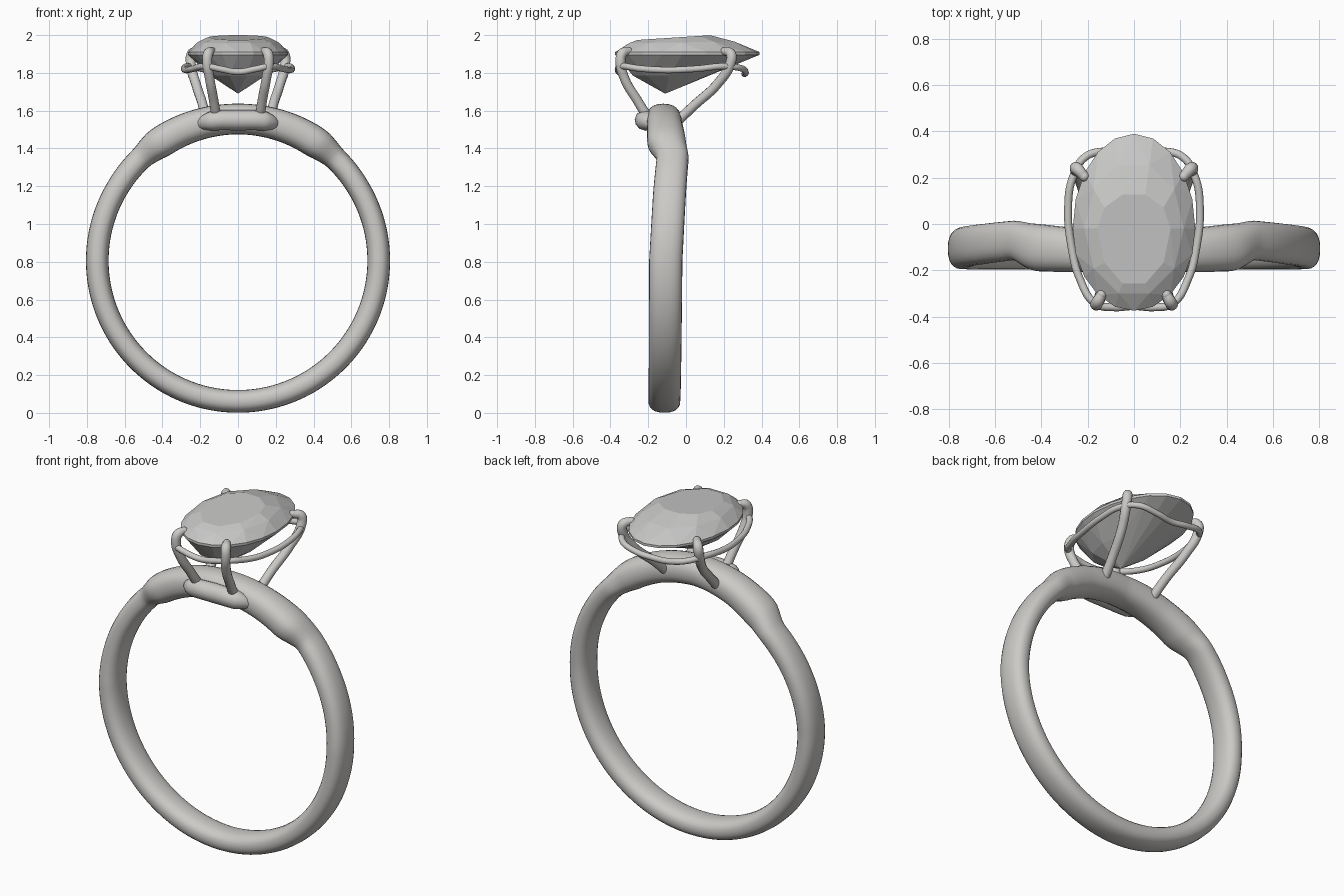
import bpy, bmesh
from math import sin, cos, pi, radians
from mathutils import Vector

cube = bpy.data.objects.get("Cube")
if cube:
    bpy.data.objects.remove(cube, do_unlink=True)


def material(name, colour):
    m = bpy.data.materials.new(name)
    m.use_nodes = True
    m.diffuse_color = colour
    m.node_tree.nodes["Principled BSDF"].inputs["Base Color"].default_value = colour
    return m


METAL = material("pale warm metal", (0.60, 0.59, 0.57, 1))
STONE = material("grey gemstone", (0.57, 0.57, 0.565, 1))


def finish(bm, name, mat, smooth=True):
    bmesh.ops.recalc_face_normals(bm, faces=bm.faces)
    me = bpy.data.meshes.new(name)
    bm.to_mesh(me)
    bm.free()
    ob = bpy.data.objects.new(name, me)
    bpy.context.collection.objects.link(ob)
    me.materials.append(mat)
    if smooth:
        select(ob)
        bpy.ops.object.shade_smooth_by_angle(angle=radians(50))
    return ob


def select(ob):
    bpy.ops.object.select_all(action='DESELECT')
    ob.select_set(True)
    bpy.context.view_layer.objects.active = ob


def tube(name, points, radius, closed=False, radii=None):
    """Smooth round wire through the given points."""
    cu = bpy.data.curves.new(name, 'CURVE')
    cu.dimensions = '3D'
    cu.bevel_depth = radius
    cu.bevel_resolution = 4
    cu.resolution_u = 10
    cu.use_fill_caps = True
    sp = cu.splines.new('BEZIER')
    sp.bezier_points.add(len(points) - 1)
    for i, (bp, p) in enumerate(zip(sp.bezier_points, points)):
        bp.co = p
        bp.handle_left_type = bp.handle_right_type = 'AUTO'
        bp.radius = radii[i] if radii else 1
    sp.use_cyclic_u = closed
    ob = bpy.data.objects.new(name, cu)
    bpy.context.collection.objects.link(ob)
    cu.materials.append(METAL)
    select(ob)
    bpy.ops.object.convert(target='MESH')
    bpy.ops.object.shade_smooth_by_angle(angle=radians(60))
    return ob


# Band: angle from top, ring radius, radial half, depth half, depth centre
KEYS = [(0, .75, .081, .09, -.12), (20, .75, .083, .095, -.112),
        (33, .749, .084, .103, -.103), (36, .75, .079, .1, -.098),
        (43, .747, .062, .085, -.07), (60, .745, .06, .087, -.086),
        (90, .745, .06, .088, -.107), (180, .745, .06, .084, -.115)]
CENTRE_Z = .806


def section(deg):
    for a, b in zip(KEYS, KEYS[1:]):
        if deg <= b[0]:
            t = (deg - a[0]) / (b[0] - a[0])
            return [u + (v - u) * t for u, v in zip(a[1:], b[1:])]


def soft(v):
    return (abs(v) ** .85) * (1 if v > 0 else -1)


bm = bmesh.new()
rings, SIDES = [], 24
for i in range(180):
    deg = i * 2
    r0, ra, rb, cy = section(min(deg, 360 - deg))
    a = radians(deg)
    ring = []
    for j in range(SIDES):
        b = 2 * pi * j / SIDES
        r = r0 + ra * soft(cos(b))
        ring.append(bm.verts.new((r * sin(a), cy + rb * soft(sin(b)), CENTRE_Z + r * cos(a))))
    rings.append(ring)
for i, ring in enumerate(rings):
    nxt = rings[(i + 1) % len(rings)]
    for j in range(SIDES):
        k = (j + 1) % SIDES
        bm.faces.new((ring[j], ring[k], nxt[k], nxt[j]))
finish(bm, "band", METAL)

# Front ledge that carries the front prongs
tube("front_ledge", [(-.21, -.17, 1.525), (-.14, -.21, 1.545), (0, -.215, 1.55),
                     (.14, -.21, 1.545), (.21, -.17, 1.525)], .055,
     radii=[.5, .95, 1, .95, .5])

# Four claw prongs with rounded tips
PRONGS = {
    "front": [(.115, -.2, 1.56), (.128, -.255, 1.65), (.15, -.325, 1.77),
              (.163, -.347, 1.87), (.156, -.335, 1.905), (.14, -.305, 1.915)],
    "back": [(.165, -.06, 1.53), (.185, .04, 1.625), (.222, .165, 1.74),
             (.25, .235, 1.85), (.245, .238, 1.9), (.215, .205, 1.915)],
}
for place, pts in PRONGS.items():
    for side, s in (("left", 1), ("right", -1)):
        path = [(x * s, y, z) for x, y, z in pts]
        tube(f"{place}_{side}_prong", path, .027, radii=[1, .95, .95, 1, 1, .8])
        bm = bmesh.new()
        bmesh.ops.create_uvsphere(bm, u_segments=16, v_segments=10, radius=.0216)
        bmesh.ops.translate(bm, verts=bm.verts, vec=Vector(path[-1]))
        finish(bm, f"{place}_{side}_prong_tip", METAL)

# Gallery wire: half loop mirrored across the middle
half = [(.09, -.36, 1.82), (.165, -.345, 1.835), (.235, -.235, 1.822), (.27, -.1, 1.815),
        (.285, .06, 1.822), (.265, .2, 1.835), (.21, .29, 1.825), (.11, .315, 1.805)]
loop = [(0, -.355, 1.805)] + half + [(0, .31, 1.795)]
loop += [(-x, y, z) for x, y, z in reversed(half)]
tube("gallery_wire", loop, .017, closed=True)

# Faceted oval stone as the hull of its facet corners
bm = bmesh.new()


def oval(count, width, front, back, z, slope=0, turn=0.0):
    """Ring of corners, longer towards the back."""
    mid = -.02
    for i in range(count):
        a = 2 * pi * (i + turn) / count
        y = cos(a) * ((back - mid) if cos(a) > 0 else (mid - front))
        bm.verts.new((sin(a) * width, mid + y, z + slope * (mid + y)))


oval(20, .265, -.375, .39, 1.91)
oval(20, .265, -.375, .39, 1.896)
oval(10, .215, -.315, .27, 1.962, .015, .5)
oval(10, .158, -.27, .135, 1.991, .065, .5)
for i in range(10):
    a = 2 * pi * (i + .5) / 10
    bm.verts.new((.145 * sin(a), -.09 + .2 * cos(a), 1.785))
bm.verts.new((0, -.11, 1.69))
hull = bmesh.ops.convex_hull(bm, input=bm.verts)
bmesh.ops.delete(bm, geom=[v for v in bm.verts if not v.link_faces], context='VERTS')
bmesh.ops.dissolve_limit(bm, angle_limit=radians(3), verts=bm.verts, edges=bm.edges)
finish(bm, "gemstone", STONE, smooth=False)
